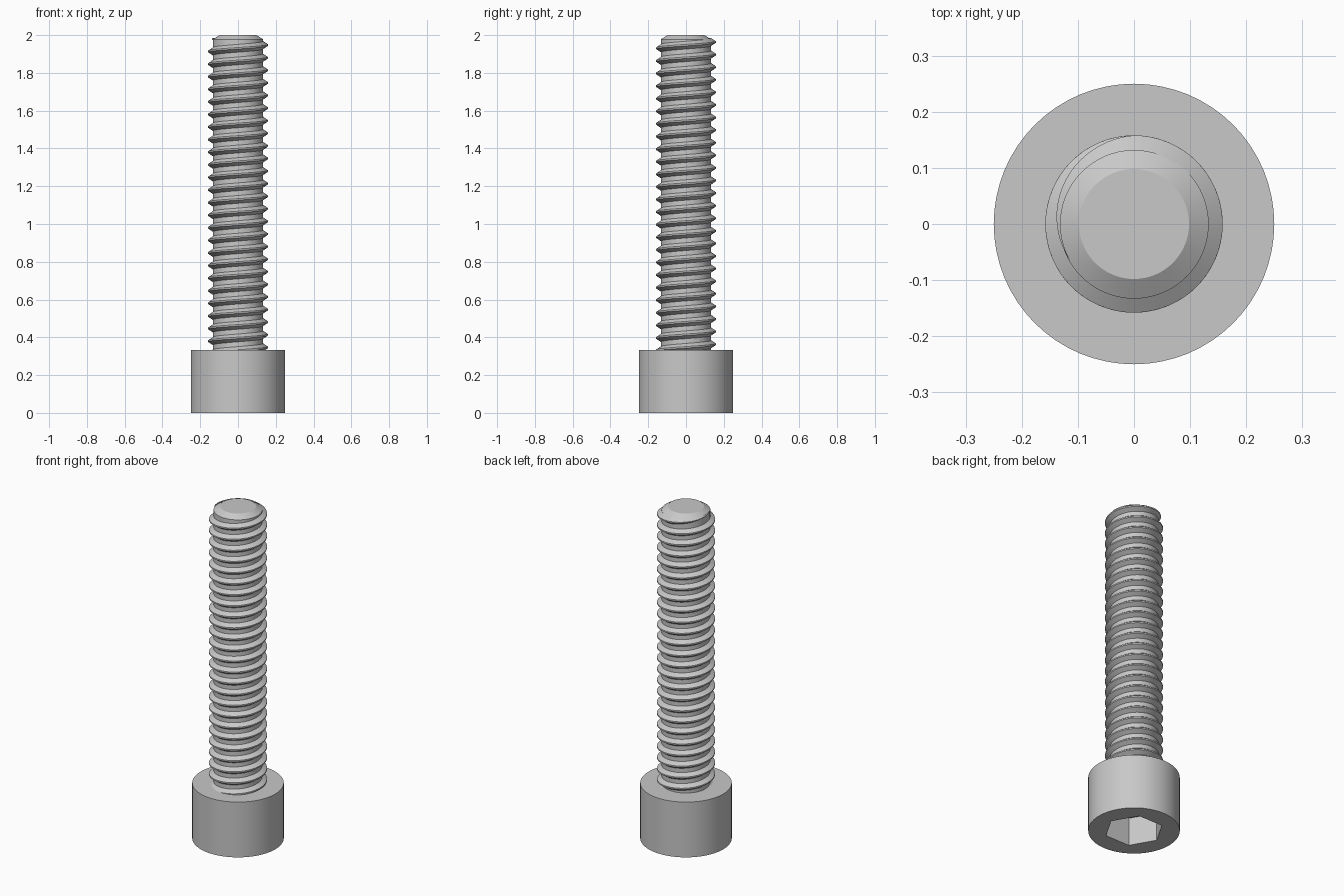
import bpy, bmesh
from math import cos, sin, pi, radians

default = bpy.data.objects.get("Cube")
if default:
    bpy.data.objects.remove(default, do_unlink=True)

# Dimensions
HEAD_R, HEAD_H = 0.25, 0.333
SOCKET_R, SOCKET_DEPTH = 0.162, 0.17
CORE_R, TIP_R, CHAMFER = 0.133, 0.098, 0.022
CREST_R, PITCH = 0.158, 1 / 15
SEGMENTS = 64

steel = bpy.data.materials.new("grey_steel")
steel.use_nodes = True
grey = (0.58, 0.58, 0.58, 1)
steel.diffuse_color = grey
steel.node_tree.nodes["Principled BSDF"].inputs["Base Color"].default_value = grey


def add_object(name, bm):
    bmesh.ops.recalc_face_normals(bm, faces=bm.faces)
    mesh = bpy.data.meshes.new(name)
    bm.to_mesh(mesh)
    bm.free()
    mesh.materials.append(steel)
    obj = bpy.data.objects.new(name, mesh)
    bpy.context.collection.objects.link(obj)
    return obj


def activate(obj):
    bpy.ops.object.select_all(action='DESELECT')
    obj.select_set(True)
    bpy.context.view_layer.objects.active = obj


def smooth(obj):
    activate(obj)
    bpy.ops.object.shade_smooth_by_angle(angle=radians(30))


def lathe(name, profile, sides):
    """Closed solid from (radius, z) rings, capped at both ends."""
    bm = bmesh.new()
    rings = [[bm.verts.new((r * cos(2 * pi * i / sides), r * sin(2 * pi * i / sides), z))
              for i in range(sides)] for r, z in profile]
    for low, high in zip(rings, rings[1:]):
        for i in range(sides):
            j = (i + 1) % sides
            bm.faces.new((low[i], low[j], high[j], high[i]))
    bm.faces.new(rings[0])
    bm.faces.new(rings[-1])
    return add_object(name, bm)


# Cylindrical head with a hexagonal socket cut from below
head = lathe("head", [(HEAD_R, 0), (HEAD_R, HEAD_H)], SEGMENTS)
cutter = lathe("socket_cutter", [(SOCKET_R, -0.1), (SOCKET_R, SOCKET_DEPTH)], 6)
cutter.hide_render = True
cut = head.modifiers.new("socket", 'BOOLEAN')
cut.operation = 'DIFFERENCE'
cut.solver = 'EXACT'
cut.object = cutter
activate(head)
bpy.ops.object.modifier_apply(modifier=cut.name)
bpy.data.objects.remove(cutter, do_unlink=True)
smooth(head)

# Shank core with a chamfered tip
shank = lathe("shank", [(CORE_R, HEAD_H - 0.08), (CORE_R, 2 - CHAMFER), (TIP_R, 2)], SEGMENTS)
smooth(shank)

# Right-handed thread ridge, sunk into the head and fading out at the tip
bm = bmesh.new()
start, fade_start, end = -24.7, 0.25, 0.58
steps = int((end - start) * SEGMENTS)
sections = []
for i in range(steps + 1):
    turn = start + (end - start) * i / steps
    fade = min(1, max(0.02, (end - turn) / (end - fade_start)))
    z = 1.947 + turn * PITCH
    base = CORE_R - 0.002
    crest = base + (CREST_R - base) * fade
    half_base, half_crest = 0.022 * fade, 0.004 * fade
    angle = 2 * pi * turn
    sections.append([bm.verts.new((r * cos(angle), r * sin(angle), z + dz)) for r, dz in (
        (base, -half_base), (crest, -half_crest), (crest, half_crest), (base, half_base))])
for a, b in zip(sections, sections[1:]):
    for k in range(4):
        n = (k + 1) % 4
        bm.faces.new((a[k], b[k], b[n], a[n]))
bm.faces.new(sections[0])
bm.faces.new(sections[-1])
thread = add_object("thread", bm)
smooth(thread)
